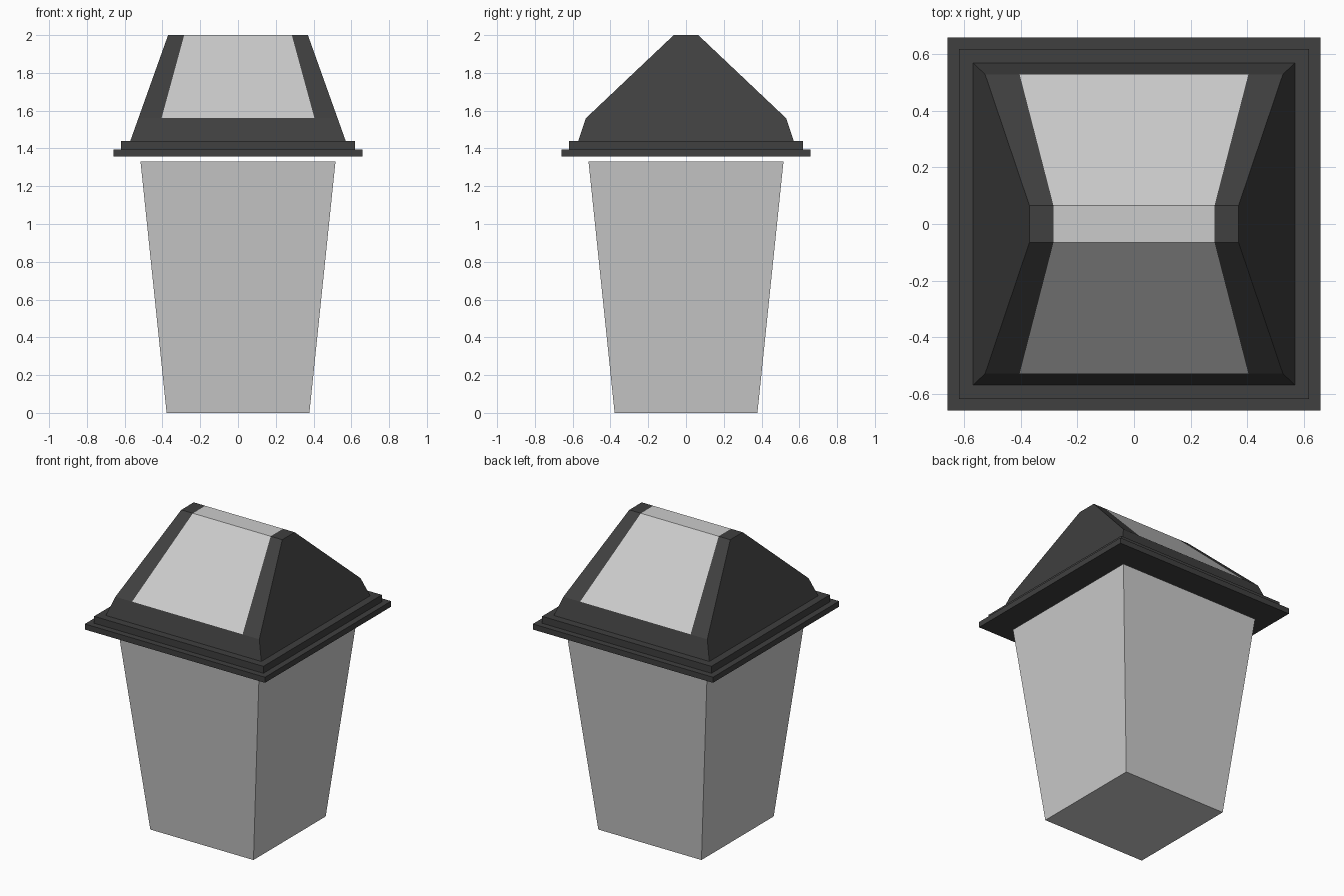
import bpy

if "Cube" in bpy.data.objects:
    bpy.data.objects.remove(bpy.data.objects["Cube"])

dark = bpy.data.materials.new("dark_plastic")
dark.diffuse_color = (0.05, 0.05, 0.05, 1)
dark.use_nodes = True
dark.node_tree.nodes["Principled BSDF"].inputs["Base Color"].default_value = dark.diffuse_color


def make(name, verts, faces, mat=None):
    me = bpy.data.meshes.new(name)
    me.from_pydata(verts, [], faces)
    me.update()
    ob = bpy.data.objects.new(name, me)
    bpy.context.collection.objects.link(ob)
    if mat:
        me.materials.append(mat)
    return ob


def square_loft(name, rings, mat=None):
    """Stack square rings of (half width, height) into a closed solid."""
    verts, faces = [], [(3, 2, 1, 0)]
    for h, z in rings:
        verts += [(-h, -h, z), (h, -h, z), (h, h, z), (-h, h, z)]
    for r in range(len(rings) - 1):
        for i in range(4):
            a, b = 4 * r + i, 4 * r + (i + 1) % 4
            faces.append((a, b, b + 4, a + 4))
    n = len(verts)
    faces.append((n - 4, n - 3, n - 2, n - 1))
    return make(name, verts, faces, mat)


# Tapered bin body
square_loft("bin_body", [(0.378, 0), (0.516, 1.33)])

# Stepped rim of the lid, floating just above the body
square_loft("lid_rim", [(0.66, 1.357), (0.66, 1.394), (0.62, 1.394),
                        (0.62, 1.44)], dark)

# Hood cross-section (y, z), front to back
half = [(-0.57, 1.44), (-0.53, 1.56), (-0.065, 2.0)]
profile = half + [(-y, z) for y, z in reversed(half)]


def outer(z):
    return 0.57 - 0.2 * (z - 1.44) / 0.56


def inner(z):
    return 0.405 - 0.12 * (z - 1.56) / 0.44


# Hood frame: four columns of points across x, leaving the flap opening
verts = []
for y, z in profile:
    o, i = outer(z), inner(z)
    verts += [(-o, y, z), (-i, y, z), (i, y, z), (o, y, z)]
faces = []
for s in range(5):
    for c in range(3):
        if c != 1 or s in (0, 4):
            a = 4 * s + c
            faces.append((a, a + 1, a + 5, a + 4))
faces.append(tuple(4 * s for s in range(6)))
faces.append(tuple(4 * s + 3 for s in reversed(range(6))))
make("lid_hood", verts, faces, dark)

# Flap: grey panel over both slopes and the ridge, flush with the hood
verts = []
for y, z in profile[1:5]:
    verts += [(-inner(z), y, z), (inner(z), y, z)]
make("swing_flap", verts, [(a, a + 1, a + 3, a + 2) for a in (0, 2, 4)])
